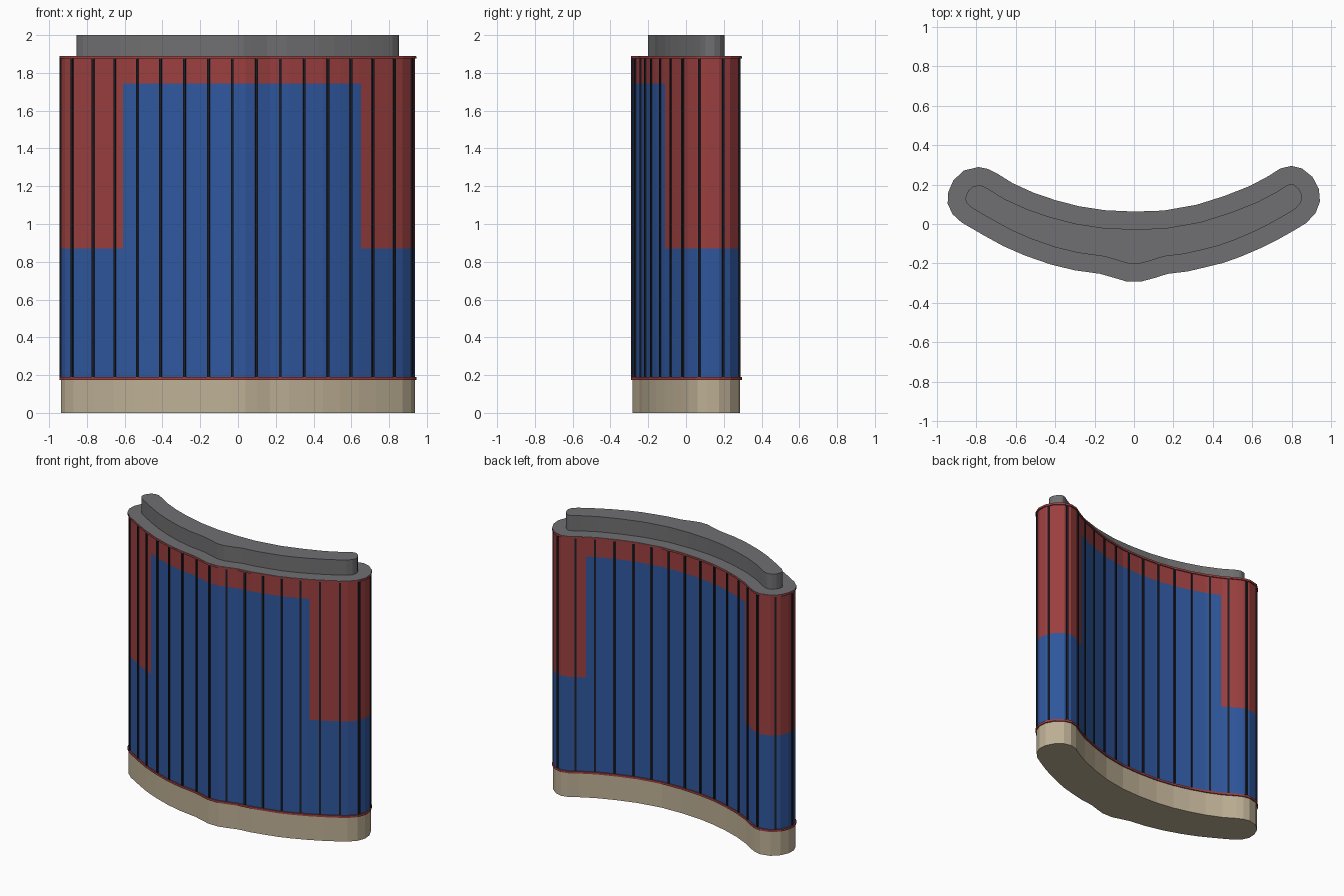
import bpy, bmesh, math
from mathutils import Vector, Matrix

if "Cube" in bpy.data.objects:
    bpy.data.objects.remove(bpy.data.objects["Cube"])


def material(name, srgb):
    m = bpy.data.materials.new(name)
    m.diffuse_color = [(c / 255 / 12.92 if c < 11 else ((c / 255 + 0.055) / 1.055) ** 2.4) for c in srgb] + [1]
    m.use_nodes = True
    m.node_tree.nodes["Principled BSDF"].inputs["Base Color"].default_value = m.diffuse_color
    return m


RED = material("red cladding", (156, 63, 63))
BLUE = material("blue glass", (47, 87, 158))
BEIGE = material("beige stone", (190, 176, 149))
GREY = material("grey roof", (112, 112, 114))
BLACK = material("black mullion", (26, 30, 38))

# Curved footprint, anticlockwise from the front centre
OUTLINE = [Vector(p) for p in [
    (-0.04, -0.283), (0.04, -0.283), (0.10, -0.267), (0.17, -0.245), (0.27, -0.233), (0.36, -0.212),
    (0.45, -0.19), (0.54, -0.158), (0.64, -0.115), (0.73, -0.07), (0.81, -0.025), (0.87, 0.012),
    (0.915, 0.06), (0.936, 0.115), (0.931, 0.175), (0.90, 0.234), (0.85, 0.274), (0.80, 0.287),
    (0.745, 0.274), (0.69, 0.238), (0.59, 0.185), (0.46, 0.134), (0.32, 0.09), (0.15, 0.06),
    (0.0, 0.055), (-0.15, 0.062), (-0.28, 0.082), (-0.40, 0.113), (-0.51, 0.15), (-0.62, 0.20),
    (-0.70, 0.25), (-0.745, 0.272), (-0.79, 0.281), (-0.86, 0.264), (-0.91, 0.217), (-0.935, 0.16),
    (-0.938, 0.105), (-0.915, 0.055), (-0.87, 0.014), (-0.76, -0.05), (-0.66, -0.105), (-0.55, -0.153),
    (-0.42, -0.198), (-0.30, -0.227), (-0.17, -0.245), (-0.10, -0.265)]]


def offset(points, d):
    """Move every edge of the loop outward by d (inward when negative)."""
    out = []
    for i, p in enumerate(points):
        a = (p - points[i - 1]).normalized()
        b = (points[(i + 1) % len(points)] - p).normalized()
        na, nb = Vector((a.y, -a.x)), Vector((b.y, -b.x))
        out.append(p + (na + nb) * d / (1 + na.dot(nb)))
    return out


def finish(name, bm, mats):
    bmesh.ops.recalc_face_normals(bm, faces=bm.faces)
    mesh = bpy.data.meshes.new(name)
    bm.to_mesh(mesh)
    bm.free()
    for m in mats:
        mesh.materials.append(m)
    obj = bpy.data.objects.new(name, mesh)
    bpy.context.collection.objects.link(obj)
    return obj


def prism(points, z0, z1):
    bm = bmesh.new()
    face = bm.faces.new([bm.verts.new((p.x, p.y, z0)) for p in points])
    top = bmesh.ops.extrude_face_region(bm, geom=[face], use_keep_orig=True)["geom"]
    bmesh.ops.translate(bm, vec=(0, 0, z1 - z0), verts=[v for v in top if isinstance(v, bmesh.types.BMVert)])
    return bm


# Plinth, trims, roof and roof block
finish("plinth", prism(OUTLINE, 0, 0.175), [BEIGE])
finish("lower_trim", prism(offset(OUTLINE, 0.008), 0.175, 0.19), [RED])
finish("upper_trim", prism(offset(OUTLINE, 0.008), 1.875, 1.887), [RED])
finish("roof", prism(offset(OUTLINE, 0.007), 1.887, 1.89), [GREY])
finish("roof_block", prism(offset(OUTLINE, -0.082), 1.89, 2.0), [GREY])

# Facade, cut along the borders between glass and cladding
bm = prism(OUTLINE, 0.19, 1.875)
for co, no in [((0, 0, 0.87), (0, 0, 1)), ((0, 0, 1.745), (0, 0, 1)),
               ((-0.61, 0, 0), (1, 0, 0)), ((0.65, 0, 0), (1, 0, 0))]:
    bmesh.ops.bisect_plane(bm, geom=bm.verts[:] + bm.edges[:] + bm.faces[:], plane_co=co, plane_no=no)
for f in bm.faces:
    c = f.calc_center_median()
    clad = c.z > 1.745 or (c.z > 0.87 and not -0.61 < c.x < 0.65)
    f.material_index = 1 if clad else 0
finish("facade", bm, [BLUE, RED])

# Mullions spaced evenly round the footprint
edges = [(p, OUTLINE[(i + 1) % len(OUTLINE)]) for i, p in enumerate(OUTLINE)]
perimeter = sum((b - a).length for a, b in edges)
count = round(perimeter / 0.129)
bm = bmesh.new()
for k in range(count):
    s = 0.01 + k * perimeter / count
    for a, b in edges:
        length = (b - a).length
        if s <= length:
            break
        s -= length
    p = a.lerp(b, s / length)
    angle = math.atan2(b.y - a.y, b.x - a.x)
    matrix = (Matrix.Translation((p.x, p.y, 1.0325)) @ Matrix.Rotation(angle, 4, 'Z')
              @ Matrix.Diagonal((0.013, 0.016, 1.685, 1)))
    bmesh.ops.create_cube(bm, size=1, matrix=matrix)
finish("mullions", bm, [BLACK])
